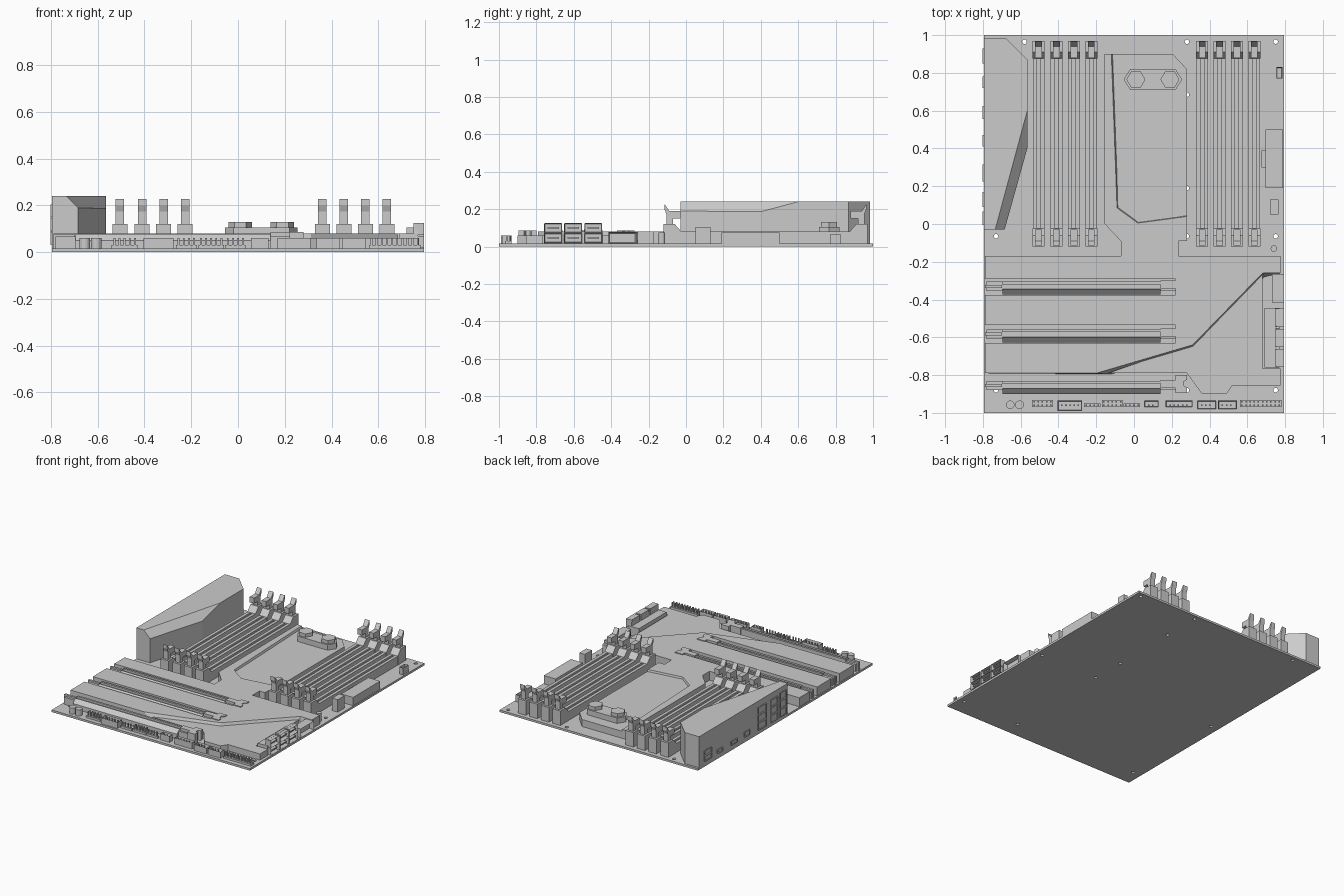
import bpy, bmesh, math
from mathutils import Vector

cube = bpy.data.objects.get("Cube")
if cube:
    bpy.data.objects.remove(cube, do_unlink=True)

grey = bpy.data.materials.new("plain grey")
grey.use_nodes = True
grey.diffuse_color = (0.6, 0.6, 0.6, 1)
shader = next(n for n in grey.node_tree.nodes if n.type == 'BSDF_PRINCIPLED')
shader.inputs["Base Color"].default_value = grey.diffuse_color

BOARD = 0.015


def finish(name, bm):
    bmesh.ops.recalc_face_normals(bm, faces=bm.faces[:])
    mesh = bpy.data.meshes.new(name)
    bm.to_mesh(mesh)
    bm.free()
    mesh.materials.append(grey)
    obj = bpy.data.objects.new(name, mesh)
    bpy.context.collection.objects.link(obj)
    return obj


def loft(name, bottom, top, z0, z1):
    """Solid between two matching outlines at two heights."""
    bm = bmesh.new()
    low = [bm.verts.new((x, y, z0)) for x, y in bottom]
    high = [bm.verts.new((x, y, z1)) for x, y in top]
    bm.faces.new(low)
    bm.faces.new(high)
    for i in range(len(low)):
        j = (i + 1) % len(low)
        bm.faces.new((low[i], low[j], high[j], high[i]))
    return finish(name, bm)


def prism(name, outline, z0, z1):
    return loft(name, outline, outline, z0, z1)


def side_profile(name, points, x0, x1):
    """Extrude a (y, z) profile along x."""
    bm = bmesh.new()
    face = bm.faces.new([bm.verts.new((x0, y, z)) for y, z in points])
    new = bmesh.ops.extrude_face_region(bm, geom=[face])["geom"]
    bmesh.ops.translate(bm, vec=(x1 - x0, 0, 0),
                        verts=[v for v in new if isinstance(v, bmesh.types.BMVert)])
    return finish(name, bm)


def box(name, xs, ys, zs, recess=None, rim=0.006, depth=0.03):
    """Box, with the face towards 'recess' optionally sunk like a socket."""
    bm = bmesh.new()
    bmesh.ops.create_cube(bm, size=1)
    for v in bm.verts:
        v.co = [s[0] if c < 0 else s[1] for s, c in zip((xs, ys, zs), v.co)]
    bm.normal_update()
    if recess:
        faces = [f for f in bm.faces if f.normal.dot(Vector(recess)) > 0.9]
        bmesh.ops.inset_individual(bm, faces=faces, thickness=rim)
        bmesh.ops.translate(bm, verts=faces[0].verts[:], vec=Vector(recess) * -depth)
    return finish(name, bm)


def round_part(name, x, y, z0, z1, radius, sides):
    ring = [(x + radius * math.cos(math.tau * i / sides),
             y + radius * math.sin(math.tau * i / sides)) for i in range(sides)]
    return prism(name, ring, z0, z1)


UP, LEFT, RIGHT = (0, 0, 1), (1, 0, 0), (-1, 0, 0)

# Board with mounting holes
board = box("board", (-.795, .795), (-1, 1), (0, BOARD))
holes = [(-.58, .965), (-.73, -.065), (-.73, -.88)]
holes += [(.28, y) for y in (.965, .685, .19, -.065, -.88)]
holes += [(.75, y) for y in (.965, -.065, -.88)]
for x, y in holes:
    cutter = round_part("hole_cutter", x, y, -.05, .05, .012, 12)
    cutter.hide_render = True
    cutter.hide_set(True)
    cut = board.modifiers.new("hole", 'BOOLEAN')
    cut.operation = 'DIFFERENCE'
    cut.solver = 'EXACT'
    cut.object = cutter
bpy.context.view_layer.objects.active = board
for mod in list(board.modifiers):
    bpy.ops.object.modifier_apply(modifier=mod.name)
for obj in [o for o in bpy.data.objects if o.name.startswith("hole_cutter")]:
    bpy.data.objects.remove(obj, do_unlink=True)

# Tall port cover with a slanted corner
cover = prism("port_cover", [(-.795, .985), (-.68, .985), (-.565, .87), (-.565, .4),
                             (-.685, -.03), (-.795, -.03)], BOARD, .24)
bm = bmesh.new()
bm.from_mesh(cover.data)
a, b, c = Vector((-.565, .6, .24)), Vector((-.735, -.03, .24)), Vector((-.685, -.03, .19))
normal = (b - a).cross(c - a)
normal *= 1 if normal.z > 0 else -1
bmesh.ops.bisect_plane(bm, geom=bm.verts[:] + bm.edges[:] + bm.faces[:],
                       plane_co=a, plane_no=normal, clear_outer=True)
bmesh.ops.holes_fill(bm, edges=[e for e in bm.edges if e.is_boundary])
bmesh.ops.recalc_face_normals(bm, faces=bm.faces[:])
bm.to_mesh(cover.data)
bm.free()

# Sockets on the outer wall: centre, half width, bottom, top, rows
for y, half, low, high, rows in [(.89, .04, .04, .12, 2), (.75, .03, .04, .07, 1),
                                 (.59, .035, .04, .07, 1), (.44, .03, .04, .08, 1),
                                 (.27, .045, .03, .2, 3), (.13, .04, .03, .2, 3),
                                 (.03, .035, .03, .21, 3)]:
    step = (high - low) / rows
    for r in range(rows):
        box("outer_socket", (-.802, -.79), (y - half, y + half),
            (low + r * step, low + (r + .9) * step), RIGHT, .005, .005)

# Armour plate with sloped steps and slot channels
rim_top = [(-.12, .9), (-.09, .085), (.02, .005), (.28, .04)]
rim_low = [(-.09, .9), (-.07, .1), (.03, .02), (.28, .06)]
corner = [(.28, -.09), (.235, -.09), (.235, -.17), (.775, -.17), (.775, -.26)]
step_top = [(.68, -.26), (.31, -.64), (-.2, -.79)]
step_low = [(.69, -.28), (.32, -.665), (-.12, -.795)]
fingers = [(-.79, -.79)]
for low, high in [(-.63, -.535), (-.375, -.29)]:
    fingers += [(-.79, low), (.22, low), (.22, high), (-.79, high)]
fingers += [(-.79, -.17), (-.07, -.17), (-.07, -.09), (-.155, 0), (-.155, .9)]
loft("armour_plate", rim_low + corner + step_low + fingers,
     rim_top + corner + step_top + fingers, BOARD, .08)

# Lower plates beside the armour
prism("processor_plate", [(-.12, .9), (.205, .9), (.28, .82), (.28, .03), (.02, 0),
                          (-.1, .09)], BOARD, .066)
prism("chipset_plate", [(-.14, -.79), (.28, -.79), (.36, -.9), (.49, -.9), (.52, -.855),
                        (.775, -.855), (.775, -.765), (.68, -.765), (.68, -.265),
                        (.3, -.64)], BOARD, .06)

# Raised pad with two hexagonal bolts
prism("bolt_pad", [(-.055, .765), (-.02, .71), (.22, .71), (.255, .765), (.22, .82),
                   (-.02, .82)], .06, .105)
for x in (.01, .19):
    round_part("hex_bolt", x, .765, .1, .13, .05, 6)

# Memory slots with a latch at each end
for x in (-.505, -.41, -.318, -.226, .361, .453, .545, .637):
    for side in (-1, 1):
        box("memory_rail", (x + side * .02 - .011, x + side * .02 + .011),
            (-.1, .95), (BOARD, .08))
    box("memory_slot_floor", (x - .012, x + .012), (-.1, .95), (BOARD, .068))
    for mid, way in ((-.12, 1), (.97, -1)):
        def along(points):
            return [(mid + way * d, z) for d, z in points]
        side_profile("slot_end", along([(0, BOARD), (.095, BOARD), (.095, .08),
                                        (.06, .12), (0, .12)]), x - .032, x + .032)
        side_profile("latch", along([(.015, .1), (.05, .1), (.05, .15), (.09, .15),
                                     (.09, .19), (.03, .19), (.005, .228),
                                     (.005, .2), (.015, .175)]), x - .018, x + .018)

# Expansion slots: rail, sloped lip, end latch and rear clip
for y in (-.33, -.583, -.855):
    box("expansion_slot", (-.78, .22), (y - .025, y + .025), (BOARD, .066))
    box("expansion_rail", (-.7, .2), (y + .01, y + .025), (BOARD, .08))
    side_profile("sloped_lip", [(y - .015, .078), (y - .044, .05), (y - .044, BOARD),
                                (y - .015, BOARD)], -.695, .14)
    box("rear_clip", (-.79, -.7), (y - .008, y + .008), (BOARD, .078))
    prism("slot_latch", [(.14, y - .012), (.22, y - .012), (.22, y - .04), (.28, y - .04),
                         (.28, y - .01), (.262, y), (.262, y + .02), (.28, y + .03),
                         (.28, y + .055), (.22, y + .055), (.22, y + .03),
                         (.14, y + .03)], BOARD, .086)

# Drive ports in two rows on the left edge
box("drive_port_body", (.69, .77), (-.76, -.445), (BOARD, .08))
for i in range(3):
    mid = -.71 + i * .107
    side_profile("drive_port_spine", [(mid - .05, .07), (mid + .05, .07),
                                      (mid + .045, .125), (mid - .045, .125)], .75, .77)
    for low in (.02, .074):
        box("drive_port", (.755, .795), (mid - .048, mid + .048), (low, low + .05), LEFT, .007)
        box("drive_port_tongue", (.76, .79), (mid - .03, mid + .03), (low + .022, low + .03))

# Left edge connectors
box("edge_header", (.73, .795), (-.415, -.265), (BOARD, .078), LEFT, .01)
box("power_connector", (.695, .79), (.19, .5), (BOARD, .075))
box("power_clip", (.675, .7), (.3, .39), (BOARD, .06))
box("code_display", (.72, .765), (.05, .13), (BOARD, .105))
round_part("round_button", .74, -.13, BOARD, .075, .017, 12)
box("fan_header", (.755, .785), (.77, .83), (BOARD, .065), UP, .004)

# Front edge headers and pins
for x in (-.655, -.606):
    round_part("capacitor", x, -.957, BOARD, .06, .023, 12)


def pin_row(start, count, rows):
    box("pin_base", (start, start + count * .022), (-.968, -.968 + rows * .018), (BOARD, .03))
    for i in range(count):
        for r in range(rows):
            x, y = start + .011 + i * .022, -.959 + r * .018
            box("pin", (x - .004, x + .004), (y - .004, y + .004), (.03, .06))


for start, count, rows in [(-.54, 5, 2), (-.265, 4, 1), (-.17, 5, 2), (-.055, 4, 1), (.56, 10, 2)]:
    pin_row(start, count, rows)
for x0, x1, front in [(-.405, -.275, -.99), (.055, .13, -.97), (.168, .31, -.97),
                      (.335, .435, -.98), (.445, .545, -.98)]:
    box("boxed_header", (x0, x1), (front, -.935), (BOARD, .06), UP)
    pin_row(x0 + .012, int((x1 - x0 - .02) / .022), 1)
